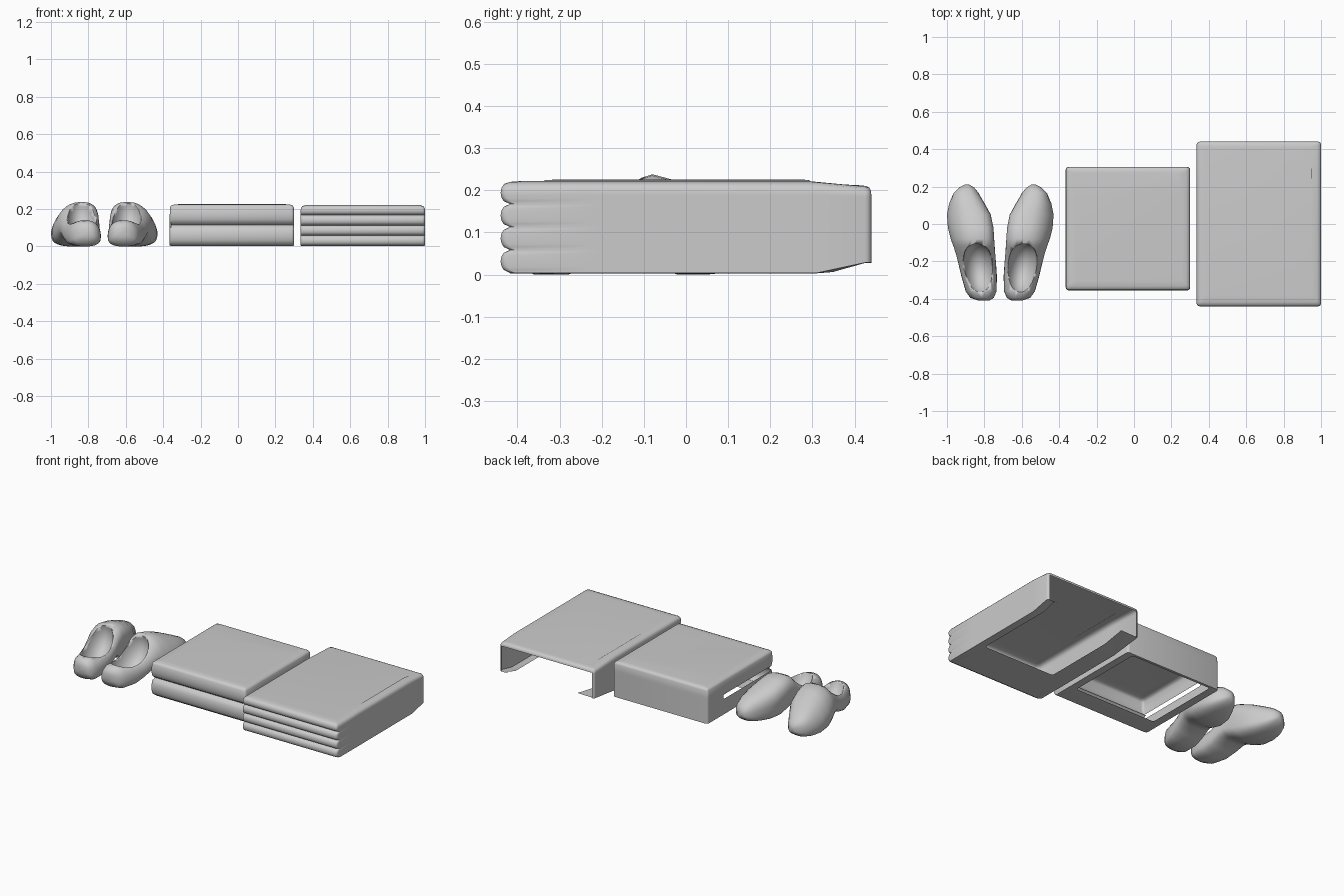
import bpy, bmesh, math
from mathutils import Matrix

cube = bpy.data.objects.get("Cube")
if cube:
    bpy.data.objects.remove(cube)

grey = bpy.data.materials.new("plain_grey")
grey.use_nodes = True
COLOUR = (0.6, 0.6, 0.6, 1)
grey.diffuse_color = COLOUR
grey.node_tree.nodes["Principled BSDF"].inputs["Base Color"].default_value = COLOUR


def make_object(name, bm, angle):
    mesh = bpy.data.meshes.new(name)
    bm.to_mesh(mesh)
    bm.free()
    mesh.materials.append(grey)
    ob = bpy.data.objects.new(name, mesh)
    bpy.context.collection.objects.link(ob)
    bpy.ops.object.select_all(action='DESELECT')
    ob.select_set(True)
    bpy.context.view_layer.objects.active = ob
    bpy.ops.object.shade_smooth_by_angle(angle=math.radians(angle))
    return ob


def loft(bm, rings, skip=lambda c: False):
    """Join closed rings of points with quads, leaving out faces that skip accepts."""
    rows = [[bm.verts.new(p) for p in ring] for ring in rings]
    for a, b in zip(rows, rows[1:]):
        for i in range(len(a)):
            j = (i + 1) % len(a)
            quad = (a[i], a[j], b[j], b[i])
            centre = sum((v.co for v in quad), quad[0].co * 0) / 4
            if not skip(centre):
                bm.faces.new(quad)
    return rows


def footprint(x0, x1, y0, y1, z, r=0.015):
    """Rounded rectangle with extra points along its two long sides."""
    pts = []
    corners = ((x1 - r, y0 + r), (x1 - r, y1 - r), (x0 + r, y1 - r), (x0 + r, y0 + r))
    for k, (cx, cy) in enumerate(corners):
        for s in range(4):
            a = math.pi / 2 * (k - 1 + s / 3)
            pts.append((cx + r * math.cos(a), cy + r * math.sin(a), z))
        if k in (0, 2):
            for f in (0.25, 0.5, 0.85):
                f = f if k == 0 else 1 - f
                pts.append((x1 if k == 0 else x0, y0 + f * (y1 - y0), z))
    return pts


def folded_stack(name, box, height, folds, depth, opening, skip, droop):
    x0, x1, y0, y1 = box
    left, right, front, back = opening
    # underside frame around the opening
    rings = [footprint(x0 + left, x1 - right, y0 + front, y1 - back, 0.006),
             footprint(x0 + 0.01, x1 - 0.01, y0 + depth, y1, 0.003)]
    # bulging folds up the front
    steps = 8
    for f in range(folds):
        last = steps // 2 if f == folds - 1 else steps
        for s in range(1 if f else 0, last + 1):
            t = s / steps
            inset = depth * (1 - math.sqrt(max(0, 1 - (2 * t - 1) ** 2)))
            z = 0.004 + (height - 0.004) * (f + t) / folds
            rings.append(footprint(x0, x1, y0 + inset, y1, z))
    # soft top edge
    for drop, inset in ((0.016, 0.002), (0.007, 0.008), (0.002, 0.022), (0, 0.05)):
        rings.append(footprint(x0 + inset, x1 - inset, y0 + inset,
                               y1 - inset * 0.6, height - drop))
    bm = bmesh.new()
    rows = loft(bm, rings, skip)
    bm.faces.new(rows[-1])
    # sagging back end
    for v in bm.verts:
        if v.co.y > y1 - 0.07:
            v.co.z += droop * (1 - 1.4 * v.co.z / height)
    loose = [v for v in bm.verts if not v.link_faces]
    bmesh.ops.delete(bm, geom=loose, context='VERTS')
    make_object(name, bm, 45)


# large stack, open at the back
folded_stack("large_folded_towel", (0.335, 1, -0.44, 0.44), 0.222, 4, 0.022,
             (0.12, 0.05, 0.27, 0.0),
             lambda c: c.y > 0.43 and 0.39 < c.x < 0.94 and c.z < 0.2, 0.025)

# smaller stack, with a slit along one side
folded_stack("small_folded_towel", (-0.365, 0.3, -0.355, 0.305), 0.226, 2, 0.03,
             (0.05, 0.05, 0.15, 0.02),
             lambda c: c.x < -0.355 and c.y < 0.1 and 0.095 < c.z < 0.13, 0.0)


# clog sections: y, outer edge, inner edge, underside, top, lean of the crest
SECTIONS = (
    (-0.41, -0.83, -0.775, 0.05, 0.10, 0),
    (-0.395, -0.875, -0.75, 0.015, 0.13, 0),
    (-0.36, -0.90, -0.735, 0.0, 0.14, 0),
    (-0.28, -0.923, -0.733, 0.0, 0.14, 0),
    (-0.22, -0.937, -0.737, 0.02, 0.15, 0),
    (-0.16, -0.952, -0.742, 0.045, 0.185, 0.01),
    (-0.12, -0.965, -0.747, 0.04, 0.225, 0.02),
    (-0.08, -0.98, -0.752, 0.02, 0.238, 0.03),
    (-0.02, -0.995, -0.757, 0.0, 0.222, 0.035),
    (0.05, -1.0, -0.77, 0.0, 0.195, 0.03),
    (0.11, -0.988, -0.80, 0.006, 0.168, 0.015),
    (0.165, -0.965, -0.83, 0.02, 0.14, 0),
    (0.195, -0.935, -0.855, 0.04, 0.115, 0),
    (0.21, -0.905, -0.88, 0.06, 0.09, 0),
)


def power(v, e):
    return math.copysign(abs(v) ** e, v)


def clog(name, mirrored):
    def place(x):
        return -1.43 - x if mirrored else x

    rings = []
    for y, outer, inner, low, top, lean in SECTIONS:
        mid = low + 0.4 * (top - low)
        ring = []
        for i in range(28):
            a = math.tau * i / 28
            s = math.sin(a)
            x = (outer + inner) / 2 + (inner - outer) / 2 * power(math.cos(a), 0.8)
            x += lean * max(0, s)
            z = mid + ((top - mid) * s ** 0.9 if s > 0 else (mid - low) * power(s, 0.6))
            ring.append((place(x), y, z))
        rings.append(ring)
    bm = bmesh.new()
    rows = loft(bm, rings)
    bm.faces.new(rows[0])
    bm.faces.new(rows[-1])
    bmesh.ops.recalc_face_normals(bm, faces=bm.faces)
    ob = make_object(name, bm, 50)

    # foot opening
    bm = bmesh.new()
    bmesh.ops.create_uvsphere(bm, u_segments=32, v_segments=16, radius=1)
    turn = Matrix.Rotation(-0.12 if mirrored else 0.12, 4, 'Z')
    spot = Matrix.Translation((place(-0.832), -0.235, 0.185))
    bm.transform(spot @ turn @ Matrix.Diagonal((0.084, 0.138, 0.14, 1)))
    cutter = make_object("opening_cutter", bm, 50)
    cutter.hide_render = True
    cut = ob.modifiers.new("opening", 'BOOLEAN')
    cut.operation = 'DIFFERENCE'
    cut.object = cutter
    bpy.context.view_layer.objects.active = ob
    bpy.ops.object.modifier_apply(modifier=cut.name)
    bpy.data.objects.remove(cutter)


clog("right_clog", False)
clog("left_clog", True)
